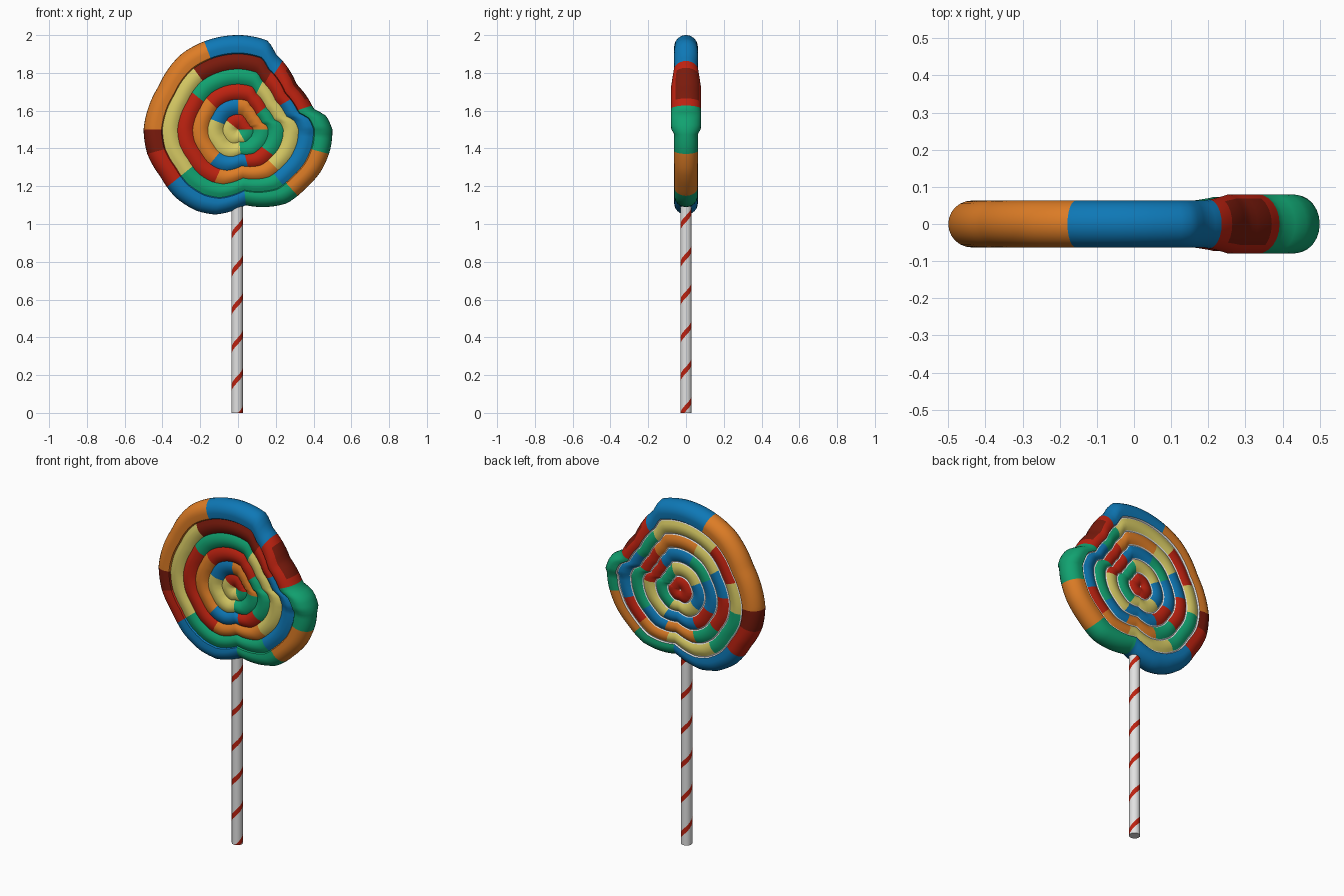
import bpy, bmesh, math
from math import sin, cos, pi, radians

if "Cube" in bpy.data.objects:
    bpy.data.objects.remove(bpy.data.objects["Cube"])

# ---- materials (sRGB 0-255 turned into linear) ----
def lin(c):
    c /= 255
    return c / 12.92 if c <= 0.04045 else ((c + 0.055) / 1.055) ** 2.4

COLOURS = {"B": ("blue_candy", (14, 120, 182)), "O": ("orange_candy", (222, 125, 38)),
           "R": ("red_candy", (190, 34, 16)), "D": ("dark_red_candy", (122, 26, 12)),
           "G": ("green_candy", (17, 162, 112)), "Y": ("yellow_candy", (215, 202, 100)),
           "W": ("white_stick", (225, 225, 225))}
KEYS = list(COLOURS)
MATS = []
for name, rgb in COLOURS.values():
    m = bpy.data.materials.new(name)
    m.diffuse_color = (*[lin(c) for c in rgb], 1)
    m.use_nodes = True
    m.node_tree.nodes["Principled BSDF"].inputs["Base Color"].default_value = m.diffuse_color
    MATS.append(m)

def finish(bm, name, angle):
    bmesh.ops.remove_doubles(bm, verts=bm.verts, dist=1e-5)
    bmesh.ops.recalc_face_normals(bm, faces=bm.faces)
    me = bpy.data.meshes.new(name)
    bm.to_mesh(me)
    bm.free()
    for m in MATS:
        me.materials.append(m)
    ob = bpy.data.objects.new(name, me)
    bpy.context.collection.objects.link(ob)
    bpy.ops.object.select_all(action='DESELECT')
    ob.select_set(True)
    bpy.context.view_layer.objects.active = ob
    bpy.ops.object.shade_smooth_by_angle(angle=radians(angle))

# ---- candy outline (x, z around the centre at z = 1.5) ----
OUTLINE = [(.5, .0), (.47, .07), (.40, .11), (.31, .24), (.2, .4), (.16, .47), (.02, .5),
           (-.17, .47), (-.3, .4), (-.42, .23), (-.48, .1), (-.5, 0), (-.48, -.13),
           (-.41, -.25), (-.33, -.36), (-.22, -.43), (-.12, -.45), (.04, -.4),
           (.15, -.41), (.26, -.39), (.36, -.31), (.44, -.22), (.49, -.1)]
POLAR = [(math.atan2(z, x) % (2 * pi), math.hypot(x, z)) for x, z in OUTLINE]
POLAR.append((2 * pi, .5))

def outline(th):
    th %= 2 * pi
    for (a0, r0), (a1, r1) in zip(POLAR, POLAR[1:]):
        if a0 <= th <= a1:
            return r0 + (r1 - r0) * (th - a0) / (a1 - a0)
    return .5

# ---- colours of each ring, centre outwards: (end angle in degrees, colour) ----
OUTER = [(17, "G"), (58, "R"), (111, "B"), (179, "O"), (195, "D"), (219, "R"),
         (275, "B"), (312, "G"), (346, "O"), (360, "G")]
FRONT = [[(140, "R"), (300, "Y"), (360, "G")],
         [(90, "O"), (160, "B"), (275, "Y"), (360, "G")],
         [(40, "G"), (135, "R"), (230, "O"), (285, "B"), (325, "R"), (360, "G")],
         [(62, "Y"), (140, "G"), (245, "R"), (315, "O"), (360, "Y")],
         [(30, "B"), (60, "R"), (126, "D"), (218, "Y"), (308, "G"), (360, "B")],
         OUTER]
BACK = [[(180, "R"), (360, "R")],
        [(70, "G"), (150, "Y"), (215, "B"), (300, "Y"), (360, "G")],
        [(50, "R"), (110, "B"), (150, "G"), (200, "B"), (240, "R"), (300, "B"), (360, "Y")],
        [(15, "G"), (50, "R"), (110, "O"), (145, "Y"), (175, "B"), (215, "R"),
         (250, "G"), (290, "O"), (325, "B"), (360, "G")],
        [(30, "B"), (60, "G"), (125, "Y"), (160, "R"), (185, "Y"), (235, "G"),
         (285, "Y"), (315, "O"), (340, "R"), (360, "B")],
        OUTER]

def pick(table, deg):
    return next(c for end, c in table if deg <= end)

# ---- swirl candy: one cross-section swept round the outline ----
H, STEP = .063, .16
half = []                                   # (rho, rounding angle, depth, ring, gap strip after)
for ring in range(5):
    for t in (0, .07, .27, .5, .73, .93):
        half.append((STEP * (ring + t), None, H - .014 * (2 * t - 1) ** 2, ring, t in (0, .93)))
half.append((STEP * 5, None, H - .012, 5, True))
half.append((STEP * 5.07, None, H - .004, 5, False))
edge = [(None, radians(a), 0, 5, False) for a in range(90, -91, -15)]
back = [(s[0], s[1], -s[2], s[3], False) for s in reversed(half)]
for i in range(len(back)):                  # strip after a back station mirrors the front strip
    j = len(half) - 1 - i
    if j > 0:
        back[i] = (*back[i][:3], half[j - 1][3], half[j - 1][4])
stations = half + edge + back
N = 120

def candy_point(th, s):
    rho, a, depth = s[:3]
    R = outline(th)
    bump = max(0, 1 - abs(math.degrees(th) - 22) / 38)
    swell = 1 + .27 * min(1, 2 * bump)      # thicker pulled corner
    if a is not None:
        r, y = R - H + H * cos(a), -H * sin(a) * swell
    else:
        r, y = R * rho, -depth * (1 + (swell - 1) * max(0, (rho - .6) / .2))
        if depth > 0:
            y += .03 * max(0, 1 - rho / .35)   # dented middle
    return (r * cos(th), y, 1.5 + r * sin(th))

bm = bmesh.new()
grid = [[bm.verts.new(candy_point(2 * pi * i / N, s)) for s in stations] for i in range(N)]
for i in range(N):
    deg = 360 * (i + .5) / N
    for j in range(len(stations) - 1):
        a, b = grid[i], grid[(i + 1) % N]
        f = bm.faces.new((a[j], b[j], b[j + 1], a[j + 1]))
        ring, gap = stations[j][3:]
        on_back = j >= len(half) + len(edge) - 1
        c = pick((BACK if on_back else FRONT)[ring], deg)
        if on_back and gap:
            c = "W"
        ang = stations[j][1]
        if ring == 5 and ang is not None and 24 < deg < 52 and -.8 < ang < 1:
            c = "D"                         # dark hollow of the bitten corner
        f.material_index = KEYS.index(c)
finish(bm, "swirl_candy", 40)

# ---- stick with a helical stripe cut into its faces ----
TOP, PITCH, RAD, SIDES = 1.16, .2, .03, 24
bm = bmesh.new()
rows = []
for k in range(-2, 7):
    rows += [(k * PITCH + .16, "R"), (k * PITCH + .195, "W")]

def stick_point(i, z0):
    ph = 2 * pi * i / SIDES
    z = min(TOP, max(0, z0 + PITCH * i / SIDES))
    return (-.004 + RAD * sin(ph), -RAD * cos(ph), z)

for (z0, c), (z1, _) in zip(rows, rows[1:]):
    for i in range(SIDES):
        p = [stick_point(i, z0), stick_point(i + 1, z0), stick_point(i + 1, z1), stick_point(i, z1)]
        pts = [q for n, q in enumerate(p) if math.dist(q, p[n - 1]) > 1e-6]
        if len(pts) > 2 and max(q[2] for q in pts) - min(q[2] for q in pts) > 1e-6:
            f = bm.faces.new([bm.verts.new(q) for q in pts])
            f.material_index = KEYS.index(c)
for z in (0, TOP):                          # end caps
    f = bm.faces.new([bm.verts.new((*stick_point(i, 0)[:2], z)) for i in range(SIDES)])
    f.material_index = KEYS.index("W")
finish(bm, "stick", 40)
